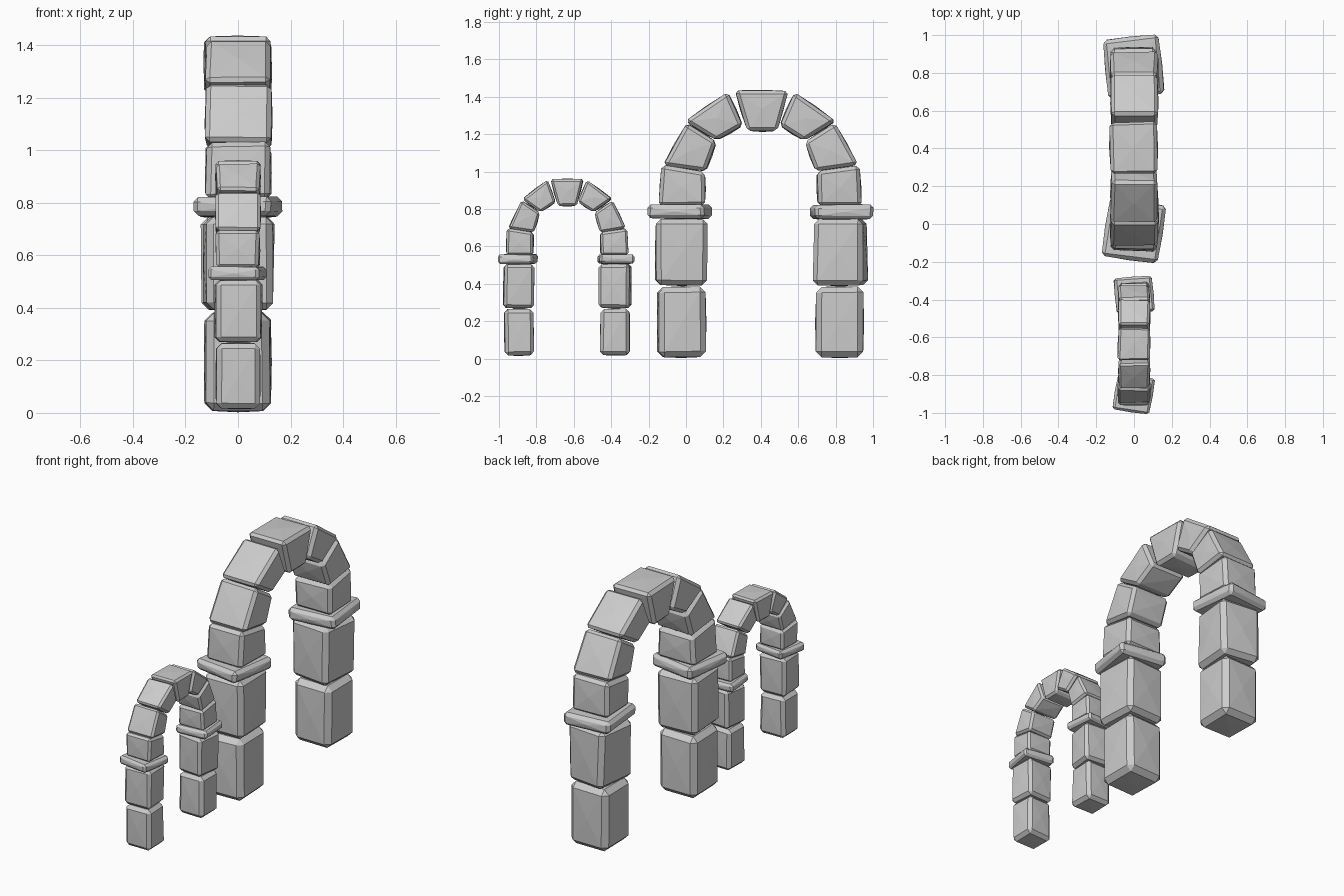
import bpy, bmesh, math, random
from mathutils import Vector, Matrix

cube = bpy.data.objects.get("Cube")
if cube:
    bpy.data.objects.remove(cube, do_unlink=True)

random.seed(7)

stone = bpy.data.materials.new("light_grey_stone")
stone.use_nodes = True
GREY = (0.6, 0.6, 0.6, 1)
stone.diffuse_color = GREY
stone.node_tree.nodes["Principled BSDF"].inputs["Base Color"].default_value = GREY


def rect(y0, y1, z0, z1):
    return [(y0, z0), (y1, z0), (y1, z1), (y0, z1)]


# Side outline (distance from arch centre, height), half depth, chamfer, turn of each side
HALF_STONES = {
    "pillar_base": (rect(-.55, -.296, .008, .383), .122, .03, (1, -1)),
    "pillar_shaft": (rect(-.56, -.292, .392, .745), .126, .026, (2, -6)),
    "capital_slab": (rect(-.59, -.278, .748, .822), .147, .018, (-9, 5)),
    "springer": ([(-.54, .815), (-.3, .815), (-.295, 1.0), (-.53, 1.035)], .122, .02, (-1, 1)),
    "lower_voussoir": ([(-.52, 1.035), (-.295, 1.0), (-.238, 1.16), (-.4, 1.26)], .123, .018, (0, 0)),
    "upper_voussoir": ([(-.4, 1.27), (-.232, 1.165), (-.098, 1.245), (-.175, 1.425)], .123, .018, (0, 0)),
}
KEYSTONE = ([(-.075, 1.215), (.085, 1.215), (.143, 1.432), (-.143, 1.432)], .125, .018)


def make_stone(name, outline, half, chamfer, yaw, origin, scale):
    """Extrude a side outline, roughen the corners, chamfer and bulge the faces."""
    bm = bmesh.new()
    n = len(outline)
    cy = sum(p[0] for p in outline) / n
    cz = sum(p[1] for p in outline) / n
    rings = []
    for x in (-half, half):
        rings.append([bm.verts.new((x, y - cy, z - cz)) for y, z in outline])
    a, b = rings
    bm.faces.new(a)
    bm.faces.new(b[::-1])
    for i in range(n):
        j = (i + 1) % n
        bm.faces.new((a[i], b[i], b[j], a[j]))
    # Hand-hewn corners
    for v in bm.verts:
        v.co += Vector([random.uniform(-.006, .006) for _ in range(2)] + [random.uniform(-.003, .003)])
    bmesh.ops.recalc_face_normals(bm, faces=bm.faces)
    bmesh.ops.bevel(bm, geom=bm.edges[:], offset=chamfer, segments=1,
                    profile=.5, affect='EDGES')
    # Slightly bulging facets on the six main faces
    main = sorted(bm.faces, key=lambda f: -f.calc_area())[:6]
    bmesh.ops.poke(bm, faces=main, offset=.005)
    bmesh.ops.recalc_face_normals(bm, faces=bm.faces)
    bmesh.ops.rotate(bm, verts=bm.verts, matrix=Matrix.Rotation(math.radians(yaw), 3, 'Z'))
    bmesh.ops.scale(bm, verts=bm.verts, vec=scale)
    mesh = bpy.data.meshes.new(name)
    bm.to_mesh(mesh)
    bm.free()
    mesh.materials.append(stone)
    obj = bpy.data.objects.new(name, mesh)
    obj.location = (0, origin[0] + cy * scale[1], origin[1] + cz * scale[2])
    bpy.context.collection.objects.link(obj)


def make_arch(prefix, origin, scale):
    for part, (outline, half, chamfer, yaws) in HALF_STONES.items():
        for side, sign, yaw in (("front", 1, yaws[0]), ("back", -1, yaws[1])):
            mirrored = [(y * sign, z) for y, z in outline]
            make_stone(f"{prefix}_{side}_{part}", mirrored, half, chamfer, yaw, origin, scale)
    make_stone(f"{prefix}_keystone", *KEYSTONE, 0, origin, scale)


make_arch("large_arch", (.4, 0), (1, 1, 1))
make_arch("small_arch", (-.636, .012), (.67, .605, .662))
